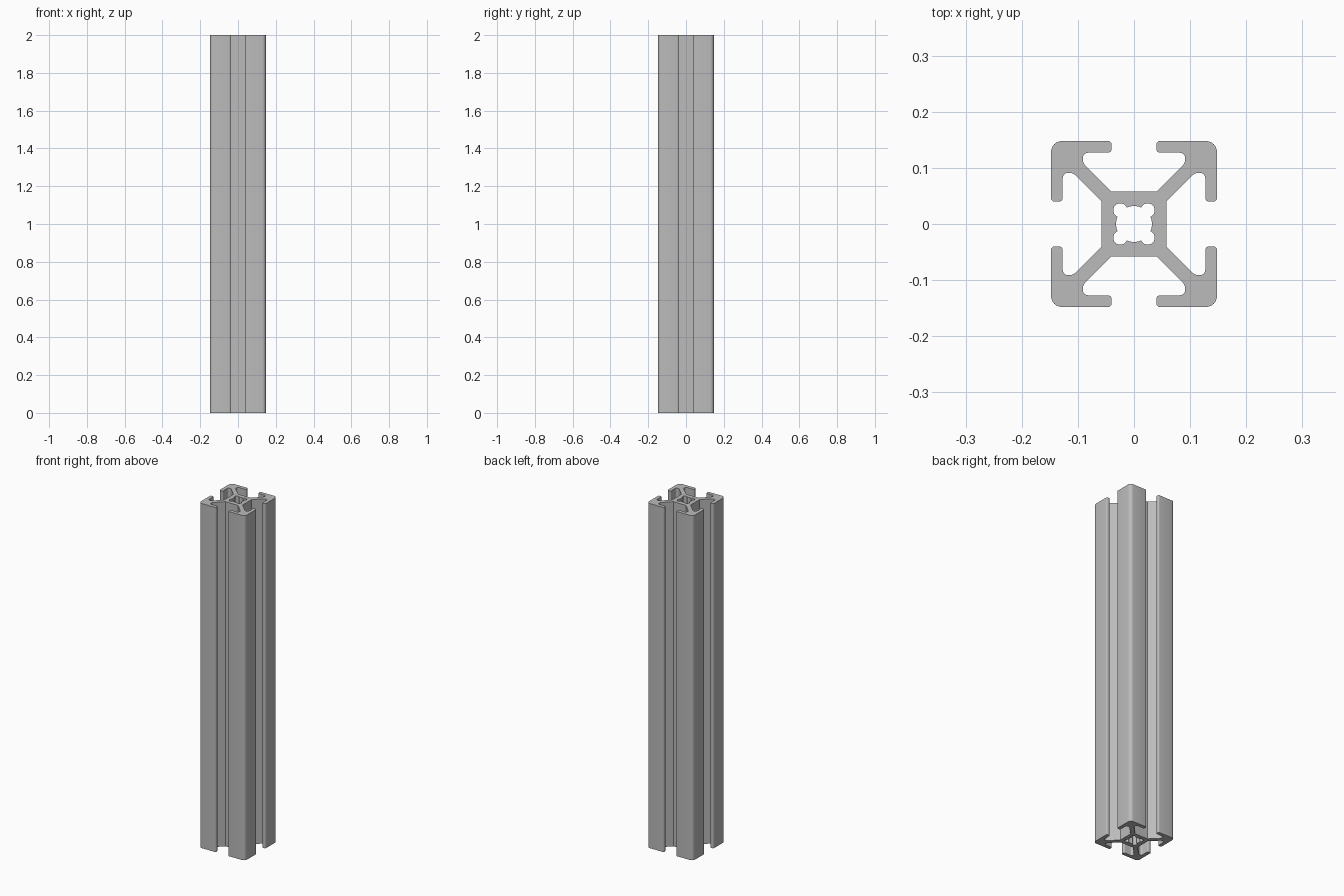
import bpy
from math import cos, sin, radians, tan
from mathutils import Vector

cube = bpy.data.objects.get("Cube")
if cube:
    bpy.data.objects.remove(cube, do_unlink=True)


def turned(x, y, quarter):
    for _ in range(quarter):
        x, y = -y, x
    return x, y


def arc(cx, cy, radius, start, end, steps):
    angles = [radians(start + (end - start) * i / steps) for i in range(steps + 1)]
    return [(cx + radius * cos(a), cy + radius * sin(a)) for a in angles]


def rounded(corners, steps=6):
    """Replace each (x, y, radius) corner by a tangent arc."""
    out = []
    for i, (x, y, r) in enumerate(corners):
        p = Vector((x, y))
        if r == 0:
            out.append((x, y))
            continue
        before = (Vector(corners[i - 1][:2]) - p).normalized()
        after = (Vector(corners[(i + 1) % len(corners)][:2]) - p).normalized()
        half = before.angle(after) / 2
        centre = p + (before + after).normalized() * (r / sin(half))
        a = p + before * (r / tan(half)) - centre
        b = p + after * (r / tan(half)) - centre
        sweep = a.angle(b)
        for k in range(steps + 1):
            t = k / steps
            q = (a * sin((1 - t) * sweep) + b * sin(t * sweep)) / sin(sweep)
            out.append(tuple(centre + q))
    return out


# Outline: one corner and one T-slot, repeated around the four sides
slot = [(.04, .148, .0065), (.04, .127, .0065), (.091, .127, .009),
        (.091, .1085, .015), (.0405, .058, 0)]
side = [(.148, .148, .02)] + slot + [(-x, y, r) for x, y, r in reversed(slot)]
outline = rounded([(*turned(x, y, q), r) for q in range(4) for x, y, r in side])

# Centre bore: four round lobes joined by shallow arcs
lobe = arc(.0245, .0245, .0125, -70, 160, 16) + arc(0, 0, .032, 68, 112, 6)
bore = [turned(x, y, q) for q in range(4) for x, y in lobe]

# Extruded bar
curve = bpy.data.curves.new("slotted_bar", "CURVE")
curve.dimensions = "2D"
curve.fill_mode = "BOTH"
curve.extrude = 1
for loop in (outline, bore):
    spline = curve.splines.new("POLY")
    spline.points.add(len(loop) - 1)
    for point, (x, y) in zip(spline.points, loop):
        point.co = (x, y, 0, 1)
    spline.use_cyclic_u = True
bar = bpy.data.objects.new("slotted_bar", curve)
bar.location.z = 1
bpy.context.collection.objects.link(bar)

# Weld the caps to the walls and smooth the fillets
bpy.ops.object.select_all(action="DESELECT")
bar.select_set(True)
bpy.context.view_layer.objects.active = bar
bpy.ops.object.convert(target="MESH")
bar = bpy.context.object
bpy.ops.object.mode_set(mode="EDIT")
bpy.ops.mesh.select_all(action="SELECT")
bpy.ops.mesh.remove_doubles(threshold=.00005)
bpy.ops.mesh.normals_make_consistent(inside=False)
bpy.ops.object.mode_set(mode="OBJECT")
bpy.ops.object.shade_smooth_by_angle(angle=radians(30))

# Aluminium grey
grey = bpy.data.materials.new("aluminium_grey")
grey.use_nodes = True
colour = (.5, .5, .5, 1)
grey.diffuse_color = colour
grey.node_tree.nodes["Principled BSDF"].inputs["Base Color"].default_value = colour
bar.data.materials.clear()
bar.data.materials.append(grey)
